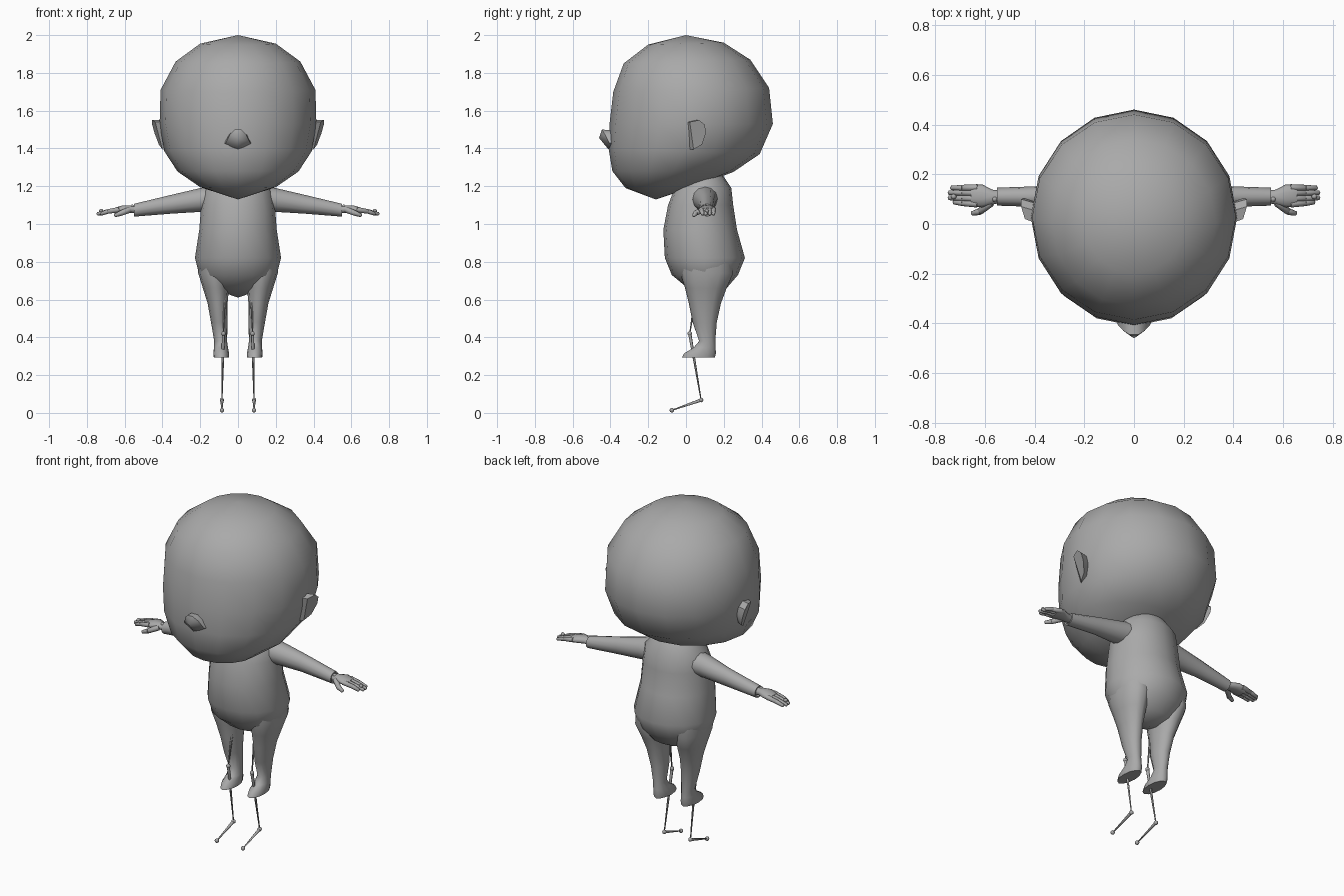
import bpy, bmesh, math
from mathutils import Vector

if "Cube" in bpy.data.objects:
    bpy.data.objects.remove(bpy.data.objects["Cube"])

skin = bpy.data.materials.new("grey")
skin.diffuse_color = (0.4, 0.4, 0.4, 1)
skin.use_nodes = True
skin.node_tree.nodes["Principled BSDF"].inputs["Base Color"].default_value = skin.diffuse_color


def finish(name, bm, mirror=False, angle=60):
    bmesh.ops.recalc_face_normals(bm, faces=bm.faces)
    me = bpy.data.meshes.new(name)
    bm.to_mesh(me)
    bm.free()
    me.materials.append(skin)
    me.shade_smooth()
    me.set_sharp_from_angle(angle=math.radians(angle))
    ob = bpy.data.objects.new(name, me)
    bpy.context.collection.objects.link(ob)
    if mirror:
        ob.modifiers.new("mirror", 'MIRROR').use_mirror_merge = False
    return ob


def loft(bm, rings, n, start=None, end=None):
    """Skin rings of (centre, axis a, axis b); optional pole points close the ends."""
    loops = []
    for c, a, b in rings:
        c, a, b = Vector(c), Vector(a), Vector(b)
        loops.append([bm.verts.new(c + a * math.cos(2 * math.pi * i / n)
                                   + b * math.sin(2 * math.pi * i / n)) for i in range(n)])
    for p, q in zip(loops, loops[1:]):
        for i in range(n):
            j = (i + 1) % n
            bm.faces.new((p[i], p[j], q[j], q[i]))
    for pole, lp in ((start, loops[0]), (end, loops[-1])):
        if pole is None:
            bm.faces.new(lp)
        else:
            v = bm.verts.new(pole)
            for i in range(n):
                bm.faces.new((lp[i], lp[(i + 1) % n], v))


def tilted(w, yf, zf, yb, zb, x=0):
    """Ring spanning from a front point to a back point."""
    return ((x, (yf + yb) / 2, (zf + zb) / 2), (w, 0, 0),
            (0, (yb - yf) / 2, (zb - zf) / 2))


def across(x, y, z, ry, rz):
    """Ring facing along x."""
    return ((x, y, z), (0, ry, 0), (0, 0, rz))


def rod(bm, a, b, r1, r2, n=8):
    """Tapered rod between two points."""
    a, b = Vector(a), Vector(b)
    d = (b - a).normalized()
    u = d.orthogonal().normalized()
    v = d.cross(u)
    loft(bm, [(a, u * r1, v * r1), (b, u * r2, v * r2)], n, a - d * r1 * .3, b + d * r2 * .5)


# Head: egg with the underside tilted up towards the back
bm = bmesh.new()
loft(bm, [tilted(.2, -.2, 1.95, .2, 1.96), tilted(.33, -.33, 1.85, .34, 1.87),
          tilted(.41, -.385, 1.7, .44, 1.72), tilted(.415, -.405, 1.53, .46, 1.53),
          tilted(.39, -.41, 1.4, .39, 1.37), tilted(.32, -.39, 1.28, .25, 1.275),
          tilted(.2, -.32, 1.19, .05, 1.2)], 16, (0, 0, 2), (0, -.16, 1.13))
finish("head", bm)

# Nose: small domed snout with a flat underside
bm = bmesh.new()
half = [(-.075, 1.43), (-.05, 1.475), (-.02, 1.5), (.02, 1.5), (.05, 1.475), (.075, 1.43),
        (.035, 1.407), (0, 1.397), (-.035, 1.407)]
back = [bm.verts.new((x, -.385, z - .005)) for x, z in half]
front = [bm.verts.new((x * .85, -.455 + abs(x) * .5 + max(0, 1.44 - z) * 1.0, z)) for x, z in half]
tip = bm.verts.new((0, -.46, 1.455))
for i in range(len(half)):
    j = (i + 1) % len(half)
    bm.faces.new((back[i], back[j], front[j], front[i]))
    bm.faces.new((front[i], front[j], tip))
finish("nose", bm, angle=45)

# Ears: thin flaps leaning outward
bm = bmesh.new()
outline = [(.02, 1.54), (.07, 1.55), (.1, 1.525), (.105, 1.48), (.085, 1.42), (.04, 1.395)]
inner = [bm.verts.new((.385, y - .02, z)) for y, z in outline]
outer = [bm.verts.new((.395 + (z - 1.395) * .3 + (y - .02) * .25, y, z)) for y, z in outline]
bm.faces.new(inner)
bm.faces.new(outer)
for i in range(6):
    j = (i + 1) % 6
    bm.faces.new((inner[i], inner[j], outer[j], outer[i]))
finish("ear", bm, True, 40)

# Torso with round belly
bm = bmesh.new()
loft(bm, [tilted(w, yf, z, yb, z) for z, w, yf, yb in (
    (1.3, .07, .04, .17), (1.25, .12, -.01, .2), (1.19, .175, -.06, .24),
    (1.1, .195, -.095, .25), (.97, .205, -.12, .27), (.82, .228, -.112, .312),
    (.73, .205, -.075, .275), (.66, .14, .01, .215))], 16, (0, .1, 1.31), (0, .12, .61))
finish("torso", bm)

# Legs running into short feet
bm = bmesh.new()
loft(bm, [tilted(w, yf, z, yb, z, x) for z, x, w, yf, yb in (
    (.86, .12, .09, -.03, .24), (.74, .127, .084, -.03, .25), (.66, .117, .069, -.005, .215),
    (.58, .108, .053, .015, .185), (.48, .099, .044, .035, .163), (.38, .092, .034, .07, .155),
    (.345, .09, .037, .04, .157), (.315, .089, .042, -.01, .158), (.292, .088, .04, -.022, .153))],
     12, (.12, .1, .88))
finish("leg", bm, True)

# Arms with a hollow-looking cuff
bm = bmesh.new()
loft(bm, [across(*r) for r in (
    (.1, .1, 1.14, .075, .07), (.2, .1, 1.127, .062, .063), (.35, .11, 1.105, .043, .05),
    (.55, .11, 1.073, .036, .034), (.55, .11, 1.073, .028, .026), (.53, .11, 1.075, .024, .022))], 12)
finish("arm", bm, True)

# Hands: palm, four fingers and thumb
bm = bmesh.new()
loft(bm, [across(*r) for r in (
    (.53, .11, 1.076, .024, .021), (.57, .108, 1.078, .03, .021), (.61, .113, 1.079, .046, .021),
    (.655, .114, 1.07, .044, .016))], 10)
for y0, y1, x in ((.08, .088, .725), (.102, .105, .745), (.125, .126, .745), (.146, .145, .735)):
    rod(bm, (.63, y0, 1.076), (.69, (y0 + y1) / 2, 1.066), .014, .012)
    rod(bm, (.69, (y0 + y1) / 2, 1.066), (x, y1, 1.053), .012, .009)
rod(bm, (.575, .085, 1.075), (.62, .05, 1.057), .016, .014)
rod(bm, (.62, .05, 1.057), (.652, .042, 1.045), .014, .009)
finish("hand", bm, True)

# Thin leg rods with ball joints
bm = bmesh.new()
joints = [(.07, .06, .68), (.077, .02, .42), (.085, .08, .068), (.085, -.075, .014)]
for a, b in zip(joints, joints[1:]):
    rod(bm, a, b, .009, .003, 6)
for p in joints[1:]:
    ball = bmesh.ops.create_uvsphere(bm, u_segments=10, v_segments=6, radius=.012)
    bmesh.ops.translate(bm, verts=ball["verts"], vec=Vector(p))
bm.normal_update()
finish("leg_rod", bm, True)

# Small ball joints on the wrists and fingertips
bm = bmesh.new()
for p in ((.56, .1, 1.092), (.725, .11, 1.07)):
    ball = bmesh.ops.create_uvsphere(bm, u_segments=10, v_segments=6, radius=.011)
    bmesh.ops.translate(bm, verts=ball["verts"], vec=Vector(p))
finish("hand_joint", bm, True)
